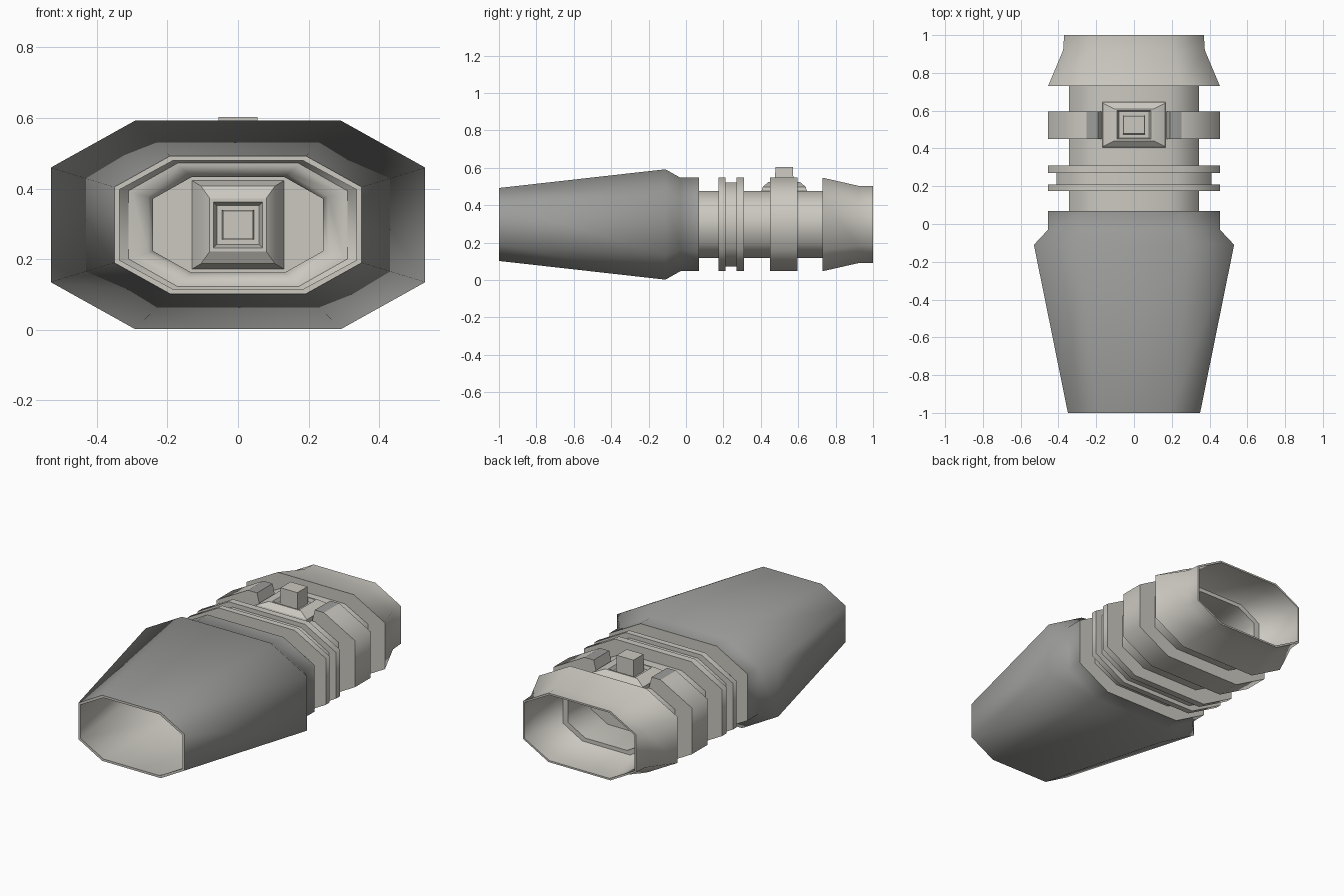
import bpy, bmesh, math
from mathutils import Vector

cube = bpy.data.objects.get("Cube")
if cube:
    bpy.data.objects.remove(cube, do_unlink=True)

MID = 0.297       # height of the long axis
CORNER = 0.55     # where the octagon corners sit along each half side


def material(name, colour):
    m = bpy.data.materials.new(name)
    m.use_nodes = True
    m.diffuse_color = (*colour, 1)
    m.node_tree.nodes["Principled BSDF"].inputs["Base Color"].default_value = (*colour, 1)
    m.node_tree.nodes["Principled BSDF"].inputs["Roughness"].default_value = 0.7
    return m


LIGHT = material("warm light grey", (0.6, 0.58, 0.53))
GREY = material("mid grey", (0.33, 0.33, 0.32))


def finish(name, bm, angle=65):
    bmesh.ops.recalc_face_normals(bm, faces=bm.faces)
    me = bpy.data.meshes.new(name)
    bm.to_mesh(me)
    bm.free()
    me.materials.append(LIGHT)
    me.materials.append(GREY)
    ob = bpy.data.objects.new(name, me)
    bpy.context.collection.objects.link(ob)
    bpy.ops.object.select_all(action='DESELECT')
    ob.select_set(True)
    bpy.context.view_layer.objects.active = ob
    bpy.ops.object.shade_smooth_by_angle(angle=math.radians(angle))
    return ob


def octagon(w, h):
    a, b = w * CORNER, h * CORNER
    return [(a, h), (w, b), (w, -b), (a, -h), (-a, -h), (-w, -b), (-w, b), (-a, h)]


def tube(name, profile, grey_steps=()):
    """Octagonal tube from a closed profile of (y, half width, half height)."""
    bm = bmesh.new()
    rings = [[bm.verts.new((x, y, MID + z)) for x, z in octagon(w, h)]
             for y, w, h in profile]
    for i, ring in enumerate(rings):
        nxt = rings[(i + 1) % len(rings)]
        for j in range(8):
            k = (j + 1) % 8
            f = bm.faces.new((ring[j], ring[k], nxt[k], nxt[j]))
            f.material_index = int(i in grey_steps)
    return finish(name, bm)


def stacked_squares(name, steps, place):
    """Stepped rectangular block from (half u, half v, height) outlines."""
    bm = bmesh.new()
    rings = [[bm.verts.new(place(su * u, sv * v, t))
              for su, sv in ((-1, -1), (1, -1), (1, 1), (-1, 1))]
             for u, v, t in steps]
    for a, b in zip(rings, rings[1:]):
        for j in range(4):
            k = (j + 1) % 4
            bm.faces.new((a[j], a[k], b[k], b[j]))
    bm.faces.new(rings[0])
    bm.faces.new(rings[-1])
    return finish(name, bm, 25)


# Front sleeve, grey outside with a light lining
tube("front_sleeve", [
    (-1, 0.35, 0.195), (-0.11, 0.53, 0.295), (-0.03, 0.455, 0.25), (0.07, 0.455, 0.25),
    (0.07, 0.31, 0.175), (-0.03, 0.42, 0.225), (-0.11, 0.50, 0.275), (-1, 0.335, 0.182),
], grey_steps=(0, 1, 2))

# Core tube with a narrower throat
tube("core_tube", [
    (0.07, 0.345, 0.18), (0.75, 0.345, 0.18), (0.75, 0.25, 0.14), (0.11, 0.24, 0.135),
    (0.09, 0.255, 0.145), (0.07, 0.3, 0.165),
])

# Twin fins and the collar between them
for name, start, end, w, h in (("front_fin", 0.175, 0.21, 0.455, 0.25),
                               ("fin_collar", 0.21, 0.27, 0.41, 0.225),
                               ("rear_fin", 0.27, 0.31, 0.455, 0.25)):
    tube(name, [(start, w, h), (end, w, h), (end, 0.33, 0.17), (start, 0.33, 0.17)])

# Flared rear cap, open at the back
tube("rear_cap", [
    (0.73, 0.455, 0.25), (0.92, 0.375, 0.207), (1, 0.37, 0.205),
    (1, 0.36, 0.195), (0.92, 0.36, 0.195), (0.77, 0.31, 0.175), (0.73, 0.26, 0.15),
])

# Clamp ring, open at the top around the button
bm = bmesh.new()
outer, inner = octagon(0.455, 0.25), octagon(0.33, 0.17)
section = ([(0.19, 0.25)] + outer + [(-0.19, 0.25), (-0.17, 0.17)]
           + inner[::-1] + [(0.17, 0.17)])
face = bm.faces.new([bm.verts.new((x, 0.45, MID + z)) for x, z in section])
moved = bmesh.ops.extrude_face_region(bm, geom=[face])["geom"]
bmesh.ops.translate(bm, vec=(0, 0.145, 0),
                    verts=[v for v in moved if isinstance(v, bmesh.types.BMVert)])
bmesh.ops.recalc_face_normals(bm, faces=bm.faces)
for f in bm.faces:
    top = f.calc_center_median().z > MID + 0.24
    f.material_index = int(top and f.normal.z > 0.99)
finish("clamp_ring", bm)

# Button plinths: one on top, one facing forward inside the throat
BUTTON = [(0.17, 0.125, 0), (0.165, 0.115, 0.035), (0.105, 0.085, 0.06), (0.09, 0.075, 0.06),
          (0.08, 0.07, 0.04), (0.058, 0.05, 0.04), (0.055, 0.047, 0.14)]
stacked_squares("top_button", BUTTON,
                lambda u, v, t: Vector((u, 0.525 + v, 0.463 + t)))
INSIDE = [(0.13, 0.125, 0), (0.105, 0.11, 0.05), (0.08, 0.075, 0.07), (0.07, 0.065, 0.07),
          (0.06, 0.055, 0.04), (0.045, 0.042, 0.04), (0.042, 0.04, 0.12)]
stacked_squares("inner_button", INSIDE,
                lambda u, v, t: Vector((u, 0.5 - t, MID + v)))

# Bulkhead closing the throat
bm = bmesh.new()
rims = [[bm.verts.new((x, y, MID + z)) for x, z in octagon(0.26, 0.145)] for y in (0.5, 0.54)]
for j in range(8):
    k = (j + 1) % 8
    bm.faces.new((rims[0][j], rims[0][k], rims[1][k], rims[1][j]))
for rim in rims:
    bm.faces.new(rim)
finish("bulkhead", bm)
